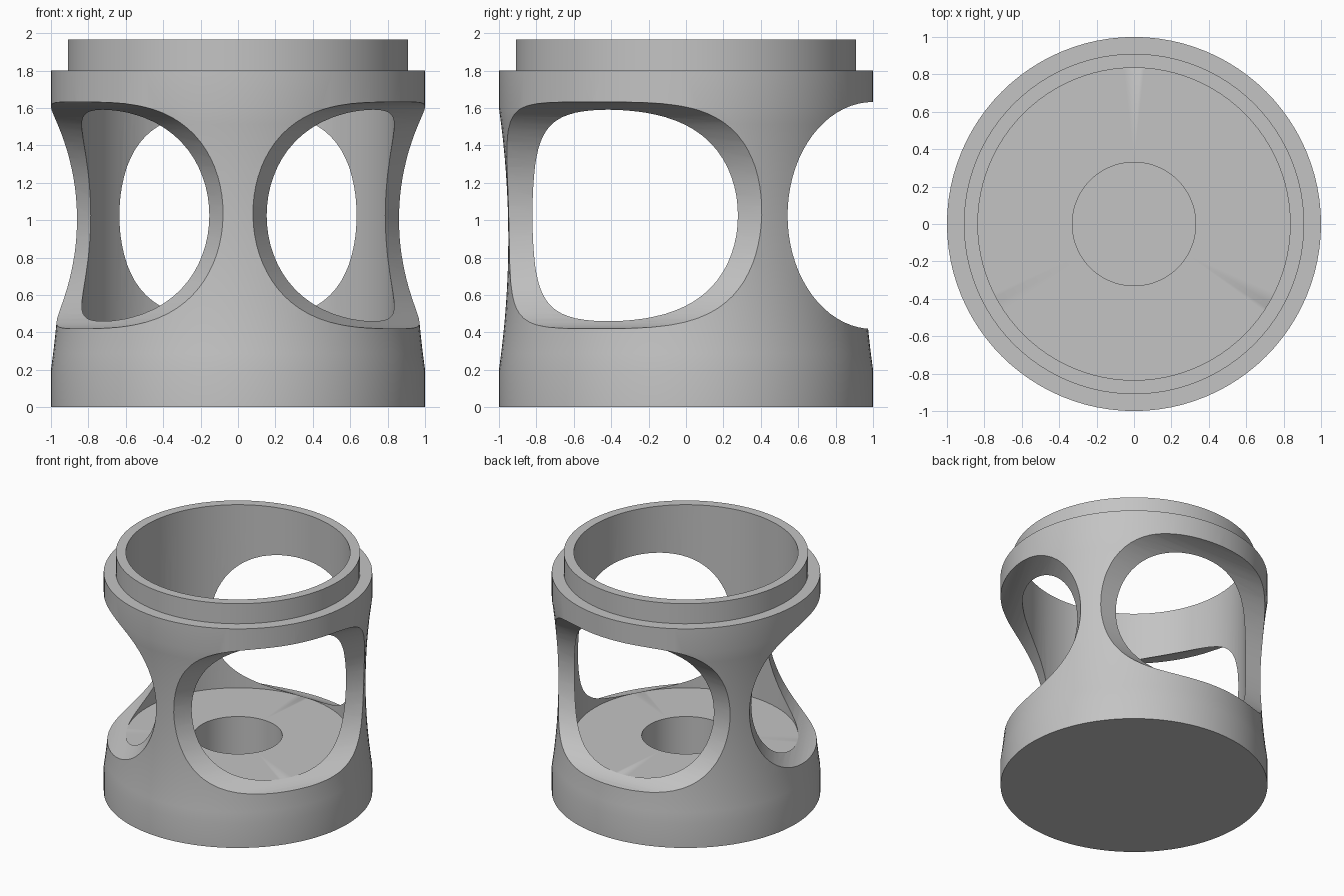
import bpy
import bmesh
from math import cos, sin, pi, radians
from mathutils import Matrix

cube = bpy.data.objects.get("Cube")
if cube:
    bpy.data.objects.remove(cube, do_unlink=True)

grey = bpy.data.materials.new("plain_grey")
grey.use_nodes = True
colour = (0.55, 0.55, 0.55, 1)
grey.diffuse_color = colour
grey.node_tree.nodes["Principled BSDF"].inputs["Base Color"].default_value = colour


def make_object(name, bm):
    bmesh.ops.remove_doubles(bm, verts=bm.verts, dist=1e-5)
    bmesh.ops.recalc_face_normals(bm, faces=bm.faces)
    mesh = bpy.data.meshes.new(name)
    bm.to_mesh(mesh)
    bm.free()
    mesh.materials.append(grey)
    obj = bpy.data.objects.new(name, mesh)
    bpy.context.collection.objects.link(obj)
    return obj


def lathe(name, profile, steps):
    bm = bmesh.new()
    verts = [bm.verts.new((r, 0, z)) for r, z in profile]
    edges = [bm.edges.new(pair) for pair in zip(verts, verts[1:])]
    bmesh.ops.spin(bm, geom=verts + edges, cent=(0, 0, 0), axis=(0, 0, 1),
                   angle=2 * pi, steps=steps, use_merge=True)
    return make_object(name, bm)


def window_cutter(name, angle, steps=72):
    # Elliptical bar lying across the wall, at a tangent to it
    bm = bmesh.new()
    section = [(1.0 + 0.457 * cos(2 * pi * i / steps),
                1.025 + 0.607 * sin(2 * pi * i / steps)) for i in range(steps)]
    face = bm.faces.new([bm.verts.new((u, -1.3, z)) for u, z in section])
    geom = bmesh.ops.extrude_face_region(bm, geom=[face])["geom"]
    moved = [v for v in geom if isinstance(v, bmesh.types.BMVert)]
    bmesh.ops.translate(bm, verts=moved, vec=(0, 2.6, 0))
    bm.transform(Matrix.Rotation(angle, 4, "Z"))
    cutter = make_object(name, bm)
    cutter.hide_render = True
    return cutter


# Cup with a stepped neck, a waisted wall, a raised floor and a central bore
waist = [(1 - 0.05 * (1 - t * t), 0.9 + 0.7 * t)
         for t in (1 - i / 8 for i in range(17))]
profile = [(0, 0.1), (0.33, 0.1), (0.33, 0.46), (0.835, 0.46),
           (0.835, 1.965), (0.91, 1.965), (0.91, 1.8), (1, 1.8)]
profile += waist + [(1, 0), (0, 0)]
body = lathe("windowed_housing", profile, 96)

# Three windows, leaving three pillars with one at the front
bpy.context.view_layer.objects.active = body
body.select_set(True)
for angle in (-30, 90, 210):
    cutter = window_cutter("window_cutter", radians(angle))
    cut = body.modifiers.new("window", "BOOLEAN")
    cut.operation = "DIFFERENCE"
    cut.solver = "EXACT"
    cut.object = cutter
    bpy.ops.object.modifier_apply(modifier=cut.name)
    bpy.data.objects.remove(cutter, do_unlink=True)

bpy.ops.object.shade_smooth_by_angle(angle=radians(30))
